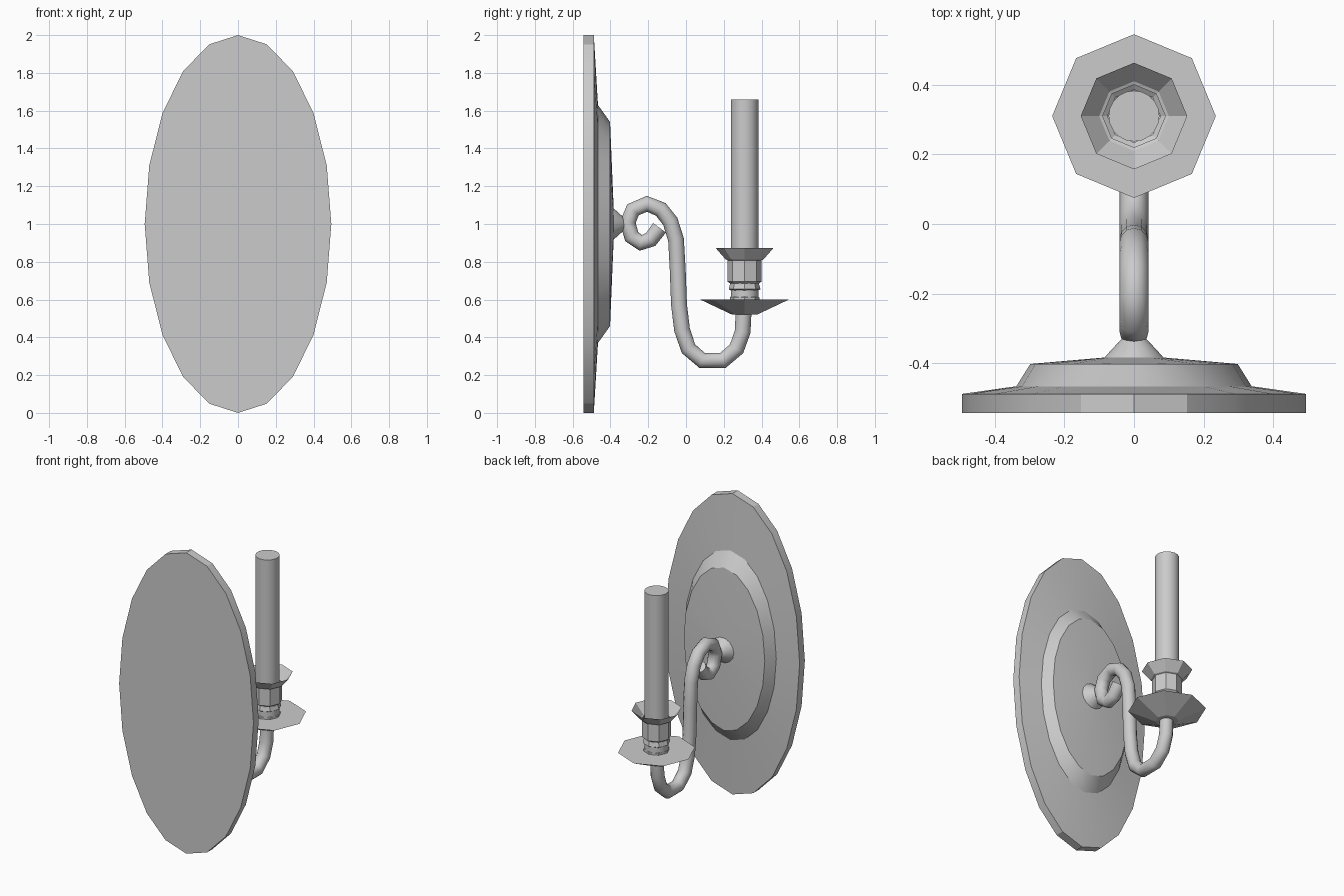
import bpy, bmesh, math

if "Cube" in bpy.data.objects:
    bpy.data.objects.remove(bpy.data.objects["Cube"])


def rings(name, profile, sides, place, smooth=None, cap_start=True, cap_end=True):
    """Skin a stack of elliptical rings (radius_a, radius_b, height)."""
    bm = bmesh.new()
    loops = []
    for ra, rb, h in profile:
        loop = []
        for i in range(sides):
            t = 2 * math.pi * i / sides
            loop.append(bm.verts.new(place(ra * math.cos(t), rb * math.sin(t), h)))
        loops.append(loop)
    for lo, hi in zip(loops, loops[1:]):
        for i in range(sides):
            j = (i + 1) % sides
            bm.faces.new((lo[i], lo[j], hi[j], hi[i]))
    if cap_start:
        bm.faces.new(loops[0][::-1])
    if cap_end:
        bm.faces.new(loops[-1])
    bmesh.ops.recalc_face_normals(bm, faces=bm.faces)
    me = bpy.data.meshes.new(name)
    bm.to_mesh(me)
    bm.free()
    ob = bpy.data.objects.new(name, me)
    bpy.context.collection.objects.link(ob)
    if smooth:
        shade(ob, smooth)
    return ob


def shade(ob, degrees):
    bpy.ops.object.select_all(action='DESELECT')
    ob.select_set(True)
    bpy.context.view_layer.objects.active = ob
    bpy.ops.object.shade_smooth_by_angle(angle=math.radians(degrees))


CANDLE_Y = 0.31


def on_wall(a, b, h):        # rings stacked along y, centred at z = 1
    return (a, h, 1 + b)


def upright(a, b, h):        # rings stacked along z under the candle
    return (a, CANDLE_Y + b, h)


# Oval wall plate with raised inner oval
rings("wall_plate", [(.494, 1, -.543), (.494, 1, -.488), (.338, .63, -.466),
                     (.298, .54, -.402), (.08, .085, -.383)], 20, on_wall, 25)

# Round boss joining the arm to the plate
rings("boss", [(.088, .088, -.39), (.08, .08, -.378), (.045, .045, -.34),
               (.03, .03, -.325)], 14, on_wall, 40)

# Scrolled arm: tube along a path in the y-z plane
path = [(-.14, .98), (-.187, .918), (-.24, .9), (-.288, .934), (-.308, 1.008),
        (-.281, 1.075), (-.207, 1.107), (-.133, 1.077), (-.083, 1.013),
        (-.053, .918), (-.044, .76), (-.037, .573), (-.021, .44), (.013, .34),
        (.085, .278), (.196, .278), (.268, .34), (.3, .43), (.305, .54)]
cu = bpy.data.curves.new("arm", 'CURVE')
cu.dimensions = '3D'
cu.bevel_depth = .042
cu.bevel_resolution = 4
cu.use_fill_caps = True
sp = cu.splines.new('POLY')
sp.points.add(len(path) - 1)
for p, (y, z) in zip(sp.points, path):
    p.co = (0, y, z, 1)
arm = bpy.data.objects.new("arm", cu)
bpy.context.collection.objects.link(arm)
arm.select_set(True)
bpy.context.view_layer.objects.active = arm
bpy.ops.object.select_all(action='DESELECT')
arm.select_set(True)
bpy.ops.object.convert(target='MESH')
shade(bpy.context.view_layer.objects.active, 50)

# Octagonal drip dish
rings("drip_dish", [(.07, .07, .522), (.235, .235, .6)], 8, upright)

# Octagonal socket and flared cup, open at the top
socket = [(.078, .6), (.078, .612), (.068, .62), (.068, .645), (.084, .655), (.076, .685),
          (.09, .695), (.09, .808), (.1, .812), (.153, .873)]
rings("socket_cup", [(r, r, z) for r, z in socket], 8, upright, cap_end=False)

# Candle tube
rings("candle", [(.073, .073, .61), (.073, .073, 1.66)], 20, upright, 40)
